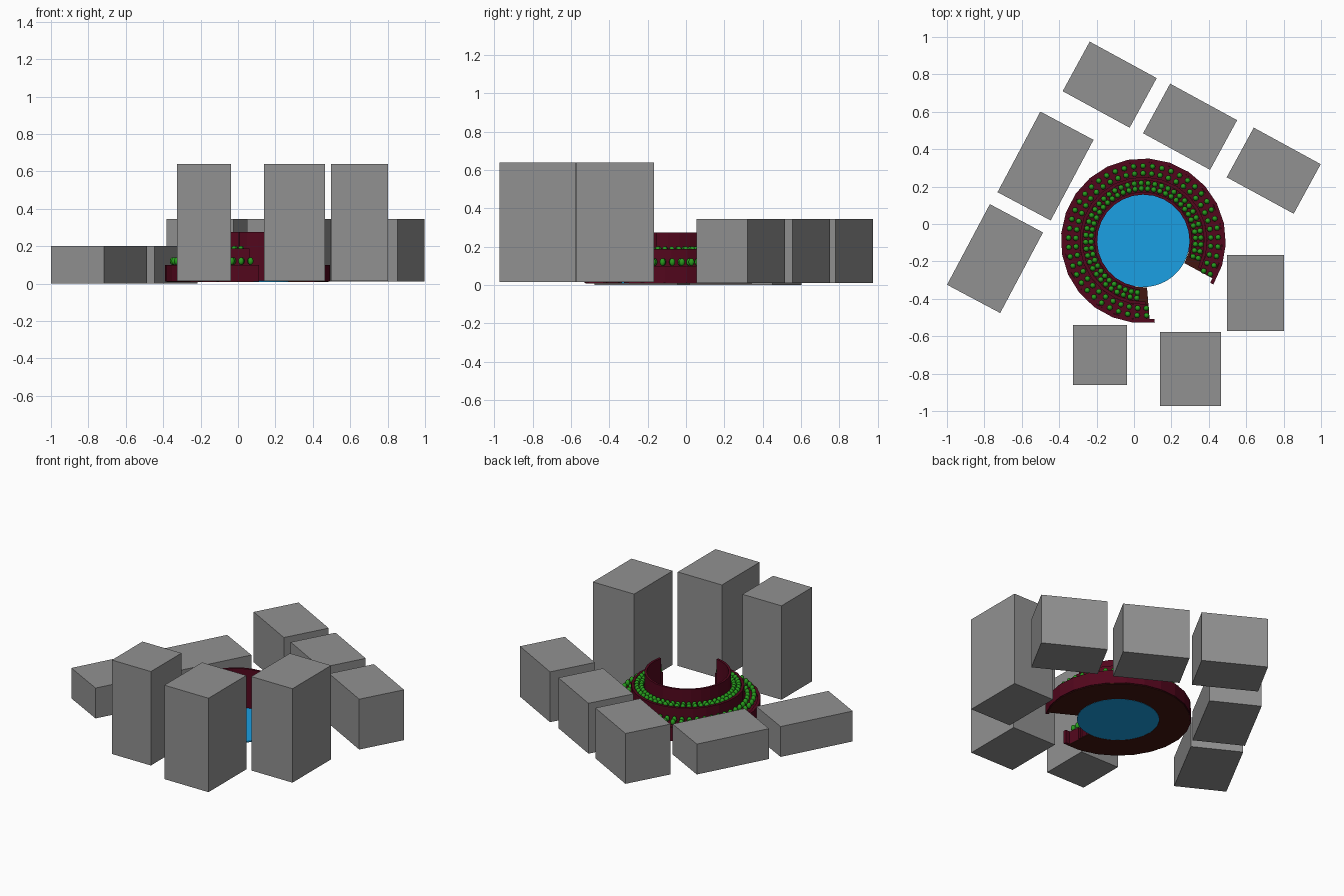
import bpy, bmesh, math
from mathutils import Matrix, Vector

if "Cube" in bpy.data.objects:
    bpy.data.objects.remove(bpy.data.objects["Cube"])

CX, CY = 0.05, -0.09      # centre of the terraced ring
GAP = -57                 # direction of the opening, degrees


def material(name, color):
    m = bpy.data.materials.new(name)
    m.diffuse_color = (*color, 1)
    m.use_nodes = True
    m.node_tree.nodes["Principled BSDF"].inputs["Base Color"].default_value = m.diffuse_color
    return m


GREY = material("dark_grey", (0.285, 0.285, 0.285))
RED = material("dark_red", (0.085, 0.002, 0.012))
SOIL = material("brown_soil", (0.055, 0.008, 0.005))
GREEN = material("plant_green", (0.02, 0.33, 0.012))
BLUE = material("water_blue", (0.011, 0.35, 0.77))


def make(name, bm, mat):
    bmesh.ops.recalc_face_normals(bm, faces=bm.faces)
    me = bpy.data.meshes.new(name)
    bm.to_mesh(me)
    bm.free()
    ob = bpy.data.objects.new(name, me)
    bpy.context.collection.objects.link(ob)
    me.materials.append(mat)
    return ob


def block(name, x, y, sx, sy, z0, z1, rot=0):
    bm = bmesh.new()
    bmesh.ops.create_cube(bm, size=1)
    bm.transform(Matrix.Translation((x, y, (z0 + z1) / 2))
                 @ Matrix.Rotation(math.radians(rot), 4, 'Z')
                 @ Matrix.Diagonal((sx, sy, z1 - z0, 1)))
    make(name, bm, GREY)


def polar(r, deg, z):
    a = math.radians(deg)
    return Vector((CX + r * math.cos(a), CY + r * math.sin(a), z))


def arc_wall(name, r0, r1, z1, half_gap, mat=RED, z0=0.012, steps=21):
    """Faceted solid arc with a rectangular section, open towards GAP."""
    bm = bmesh.new()
    rings = []
    for i in range(steps + 1):
        a = GAP + half_gap + (360 - 2 * half_gap) * i / steps
        rings.append([bm.verts.new(polar(r, a, z)) for r, z in
                      ((r0, z0), (r1, z0), (r1, z1), (r0, z1))])
    for p, q in zip(rings, rings[1:]):
        for k in range(4):
            n = (k + 1) % 4
            bm.faces.new((p[k], p[n], q[n], q[k]))
    bm.faces.new(rings[0])
    bm.faces.new(rings[-1])
    make(name, bm, mat)


def plants(name, radii, z, half_gap, count=42):
    bm = bmesh.new()
    for r in radii:
        for i in range(count):
            a = GAP + half_gap + (360 - 2 * half_gap) * i / (count - 1)
            bmesh.ops.create_uvsphere(
                bm, u_segments=12, v_segments=8, radius=1,
                matrix=Matrix.Translation(polar(r, a, z))
                @ Matrix.Diagonal((0.015, 0.015, 0.02, 1)))
    for f in bm.faces:
        f.smooth = True
    make(name, bm, GREEN)


# Three tall towers at the front
block("tower_left", -0.182, -0.70, 0.287, 0.322, 0.015, 0.64)
block("tower_middle", 0.302, -0.775, 0.325, 0.397, 0.015, 0.64)
block("tower_right", 0.65, -0.369, 0.303, 0.406, 0.015, 0.64)

# Three mid-height blocks along the back
for i, (x, y) in enumerate(((-0.13, 0.745), (0.30, 0.52), (0.747, 0.285))):
    block(f"back_block_{i + 1}", x, y, 0.408, 0.302, 0.01, 0.345, -28.6)

# Two low blocks on the left
for i, (x, y) in enumerate(((-0.473, 0.31), (-0.743, -0.185))):
    block(f"low_block_{i + 1}", x, y, 0.322, 0.488, 0.0, 0.202, -28)

# Round pool
bm = bmesh.new()
bmesh.ops.create_cone(bm, cap_ends=True, segments=64, radius1=0.247,
                      radius2=0.247, depth=0.008,
                      matrix=Matrix.Translation((CX, CY, 0.012)))
make("pool", bm, BLUE)

# Terraced ring, stepping up towards the pool
arc_wall("outer_rim", 0.422, 0.441, 0.10, 25)
arc_wall("lower_planter", 0.342, 0.422, 0.095, 28.5)
arc_wall("middle_rim", 0.325, 0.342, 0.188, 31)
arc_wall("upper_planter", 0.262, 0.325, 0.17, 37)
arc_wall("inner_wall", 0.247, 0.262, 0.275, 43)

# Brown soil bed under the whole ring
arc_wall("soil_base", 0.25, 0.435, 0.014, 28.5, SOIL, 0.008)

# Rows of round plants on both terraces
plants("lower_plants", (0.40, 0.361), 0.12, 30.5)
plants("upper_plants", (0.308, 0.279), 0.182, 39.5)
